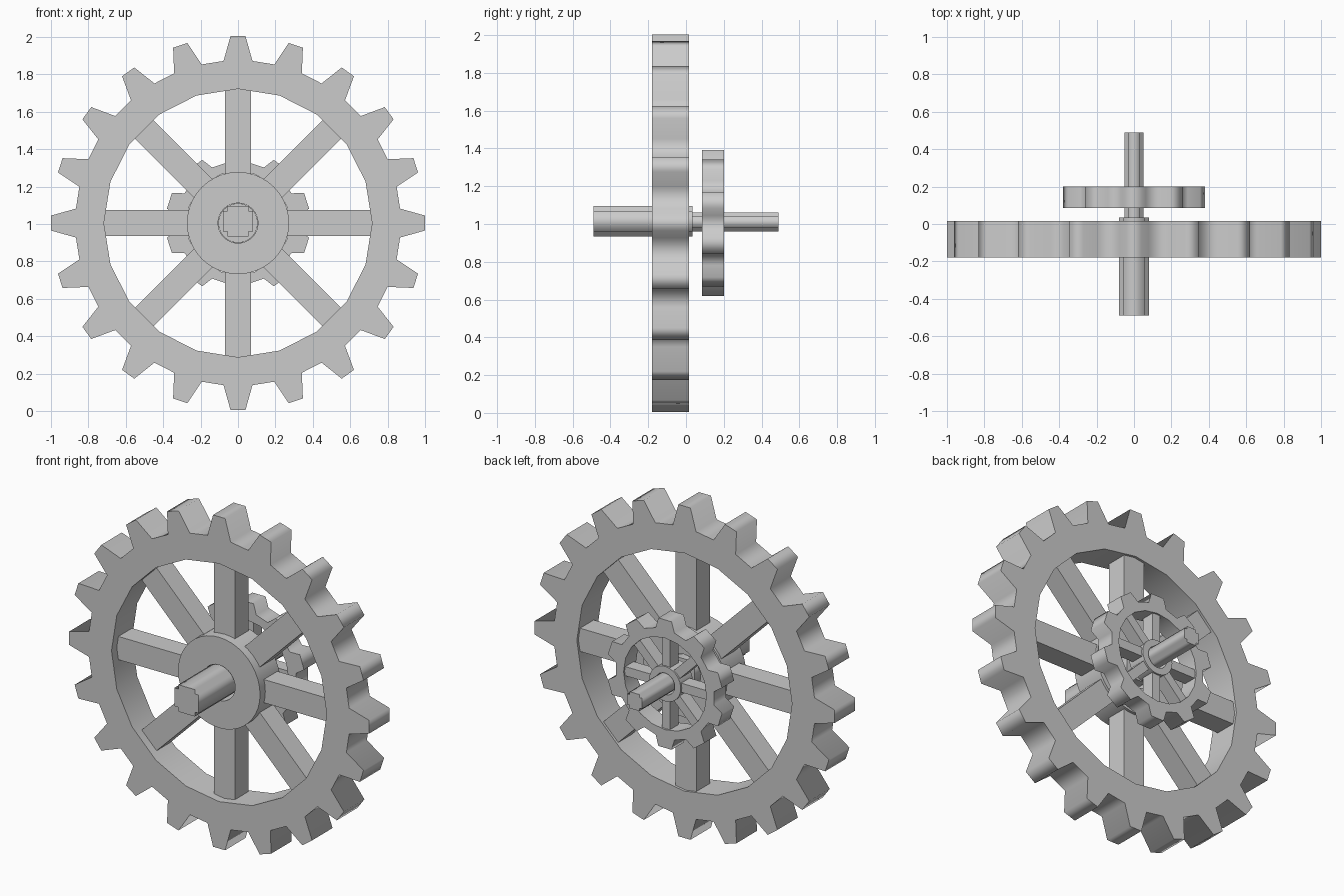
import bpy, bmesh
from math import sin, cos, radians, tau
from mathutils import Matrix

cube = bpy.data.objects.get("Cube")
if cube:
    bpy.data.objects.remove(cube, do_unlink=True)

CENTRE = 1.005  # height of the axle line

grey = bpy.data.materials.new("plain grey")
grey.use_nodes = True
grey.diffuse_color = (0.6, 0.6, 0.6, 1)
grey.node_tree.nodes["Principled BSDF"].inputs["Base Color"].default_value = (0.6, 0.6, 0.6, 1)


def polar(radius, degrees):
    a = radians(degrees)
    return (radius * cos(a), radius * sin(a))


def circle(radius, sides):
    return [polar(radius, 360 * i / sides) for i in range(sides)]


def add_object(name, mesh):
    mesh.materials.clear()
    mesh.materials.append(grey)
    obj = bpy.data.objects.new(name, mesh)
    bpy.context.collection.objects.link(obj)
    return obj


def plate(name, loops, y0, y1, z=CENTRE):
    """Extrude outline loops (inner ones are holes) from y0 to y1."""
    curve = bpy.data.curves.new(name + " outline", 'CURVE')
    curve.dimensions = '2D'
    curve.fill_mode = 'BOTH'
    curve.extrude = (y1 - y0) / 2
    for loop in loops:
        spline = curve.splines.new('POLY')
        spline.points.add(len(loop) - 1)
        for point, (px, py) in zip(spline.points, loop):
            point.co = (px, py, 0, 1)
        spline.use_cyclic_u = True
    helper = bpy.data.objects.new(name + " helper", curve)
    mesh = bpy.data.meshes.new_from_object(helper)
    bpy.data.objects.remove(helper)
    bpy.data.curves.remove(curve)
    mesh.name = name
    # Stand the plate upright and weld the caps to the walls
    mesh.transform(Matrix.Translation((0, (y0 + y1) / 2, z)) @ Matrix.Rotation(tau / 4, 4, 'X'))
    bm = bmesh.new()
    bm.from_mesh(mesh)
    bmesh.ops.remove_doubles(bm, verts=bm.verts, dist=1e-5)
    bmesh.ops.recalc_face_normals(bm, faces=bm.faces)
    bm.to_mesh(mesh)
    bm.free()
    return add_object(name, mesh)


def toothed_outline(teeth, root, tip, root_half, tip_half):
    points = []
    for i in range(teeth):
        a = 90 + 360 * i / teeth
        points += [polar(root, a - root_half), polar(tip, a - tip_half),
                   polar(tip, a + tip_half), polar(root, a + root_half)]
    return points


def spokes(name, inner, outer, width, y0, y1):
    bm = bmesh.new()
    for i in range(8):
        m = (Matrix.Translation((0, (y0 + y1) / 2, CENTRE))
             @ Matrix.Rotation(tau * i / 8, 4, 'Y')
             @ Matrix.Translation(((inner + outer) / 2, 0, 0))
             @ Matrix.Diagonal((outer - inner, y1 - y0, width, 1)))
        bmesh.ops.create_cube(bm, size=1, matrix=m)
    mesh = bpy.data.meshes.new(name)
    bm.to_mesh(mesh)
    bm.free()
    return add_object(name, mesh)


def cross(half, arm):
    """Plus-shaped outline."""
    quarter = [(half, arm), (arm, arm), (arm, half)]
    points = []
    for x, y in ((1, 1), (-1, 1), (-1, -1), (1, -1)):
        corner = [(x * px, y * py) for px, py in quarter]
        points += corner if x * y > 0 else corner[::-1]
    return points


def hub(name, outer, inner, y0, y1):
    obj = plate(name, [circle(outer, 40), circle(inner, 32)], y0, y1)
    bpy.ops.object.select_all(action='DESELECT')
    obj.select_set(True)
    bpy.context.view_layer.objects.active = obj
    bpy.ops.object.shade_smooth_by_angle(angle=radians(30))


# Large wheel
plate("large_gear_rim", [toothed_outline(20, 0.87, 1.0, 5.1, 2.3), circle(0.717, 20)], -0.18, 0.015)
spokes("large_gear_spokes", 0.2, 0.722, 0.14, -0.13, 0.0)
hub("large_gear_hub", 0.273, 0.107, -0.18, 0.015)

# Small wheel behind it
plate("small_gear_rim", [toothed_outline(10, 0.328, 0.388, 11, 6.5), circle(0.276, 20)], 0.085, 0.2)
spokes("small_gear_spokes", 0.08, 0.28, 0.055, 0.11, 0.19)
hub("small_gear_hub", 0.105, 0.065, 0.085, 0.2)

# Axles
plate("front_axle", [cross(0.081, 0.055)], -0.49, 0.035, 1.015)
plate("rear_axle", [cross(0.05, 0.032)], 0.03, 0.49, 1.01)
